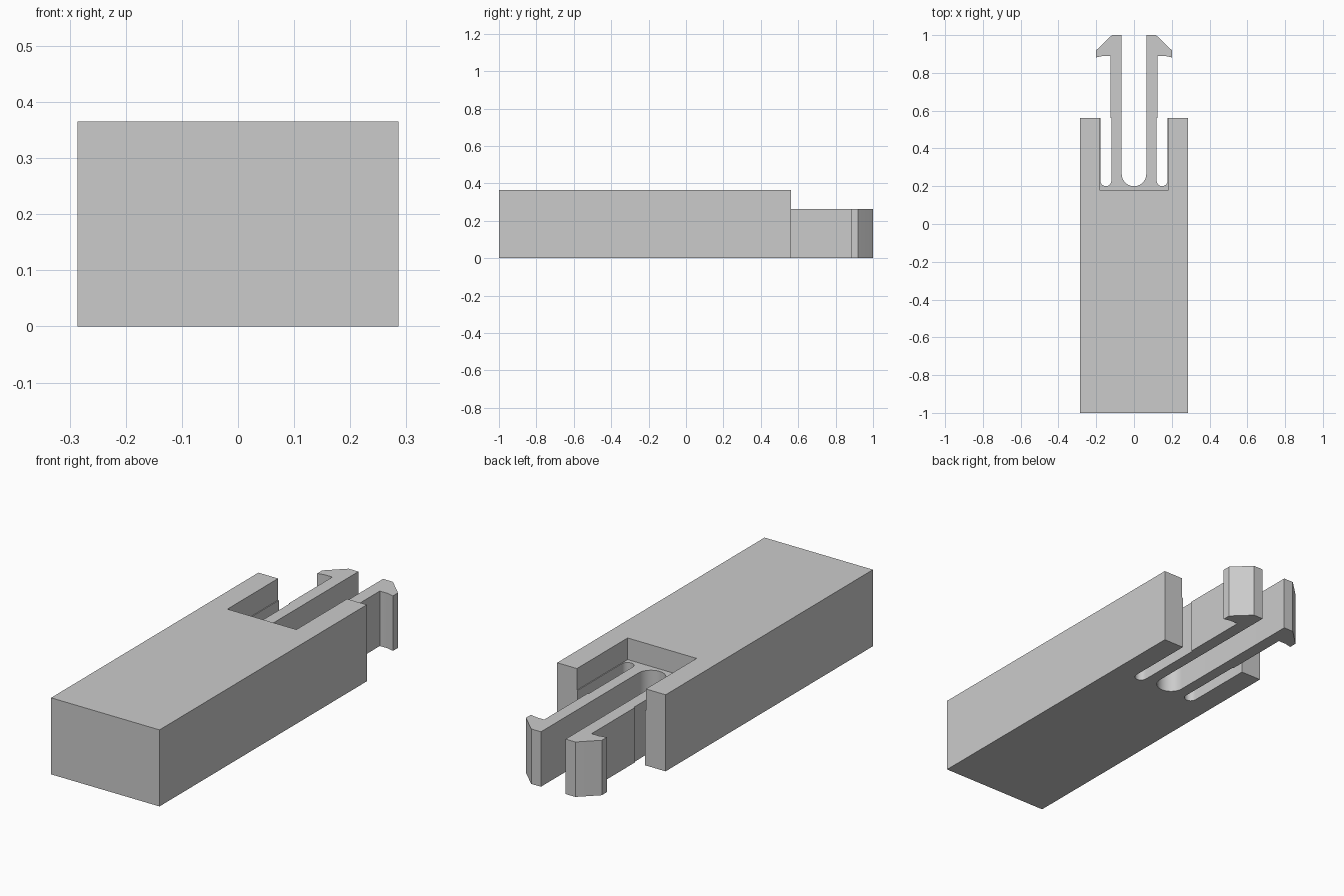
import bpy, bmesh
from math import sin, cos, pi

default = bpy.data.objects.get("Cube")
if default:
    bpy.data.objects.remove(default, do_unlink=True)

grey = bpy.data.materials.new("light_grey")
grey.use_nodes = True
colour = (0.6, 0.6, 0.6, 1)
grey.diffuse_color = colour
grey.node_tree.nodes["Principled BSDF"].inputs["Base Color"].default_value = colour


def arc(cx, cy, r, start, end, steps=10):
    """Points along a circular arc, angles in units of pi."""
    angles = [pi * (start + (end - start) * i / steps) for i in range(steps + 1)]
    return [(cx + r * cos(a), cy + r * sin(a)) for a in angles]


def mirrored(half):
    """Close a right-half outline that starts and ends on the centre line."""
    return half + [(-x, y) for x, y in reversed(half) if x > 1e-5]


def extrude(name, outline, z0, z1):
    bm = bmesh.new()
    face = bm.faces.new([bm.verts.new((x, y, z0)) for x, y in outline])
    top = bmesh.ops.extrude_face_region(bm, geom=[face])
    verts = [v for v in top["geom"] if isinstance(v, bmesh.types.BMVert)]
    bmesh.ops.translate(bm, verts=verts, vec=(0, 0, z1 - z0))
    bmesh.ops.recalc_face_normals(bm, faces=bm.faces)
    mesh = bpy.data.meshes.new(name)
    bm.to_mesh(mesh)
    bm.free()
    mesh.materials.append(grey)
    obj = bpy.data.objects.new(name, mesh)
    bpy.context.collection.objects.link(obj)
    return obj


HEIGHT, CLIP_HEIGHT = 0.365, 0.262
WIDTH, BACK = 0.286, 0.562

# Plan outline: block, side slot, barbed arm, round-ended centre slot
half = [(0, -1), (WIDTH, -1), (WIDTH, BACK), (0.178, BACK)]
half += arc(0.149, 0.229, 0.029, 0, -1)
half += [(0.12, BACK), (0.125, BACK), (0.125, 0.89), (0.165, 0.89),
         (0.2, 0.882), (0.2, 0.92), (0.122, 0.995), (0.116, 1), (0.065, 1)]
half += arc(0, 0.265, 0.065, 0, -0.5)
half[-1] = (0, 0.2)
block = extrude("clip_block", mirrored(half), 0, HEIGHT)

# Pocket above the clip, widening behind the block to lower the barbs
pocket_half = [(0, 0.18), (0.182, 0.18), (0.182, 0.7), (0.4, 0.7), (0.4, 1.1), (0, 1.1)]
pocket = extrude("pocket_cutter", mirrored(pocket_half), CLIP_HEIGHT, HEIGHT + 0.1)
pocket.hide_render = True
pocket.hide_set(True)

cut = block.modifiers.new("pocket", "BOOLEAN")
cut.operation = "DIFFERENCE"
cut.solver = "EXACT"
cut.object = pocket

# Bake the cut, then smooth only the rounded slot ends
bpy.context.view_layer.objects.active = block
block.select_set(True)
bpy.ops.object.modifier_apply(modifier=cut.name)
bpy.data.objects.remove(pocket, do_unlink=True)
bpy.ops.object.shade_smooth_by_angle(angle=pi / 6)
